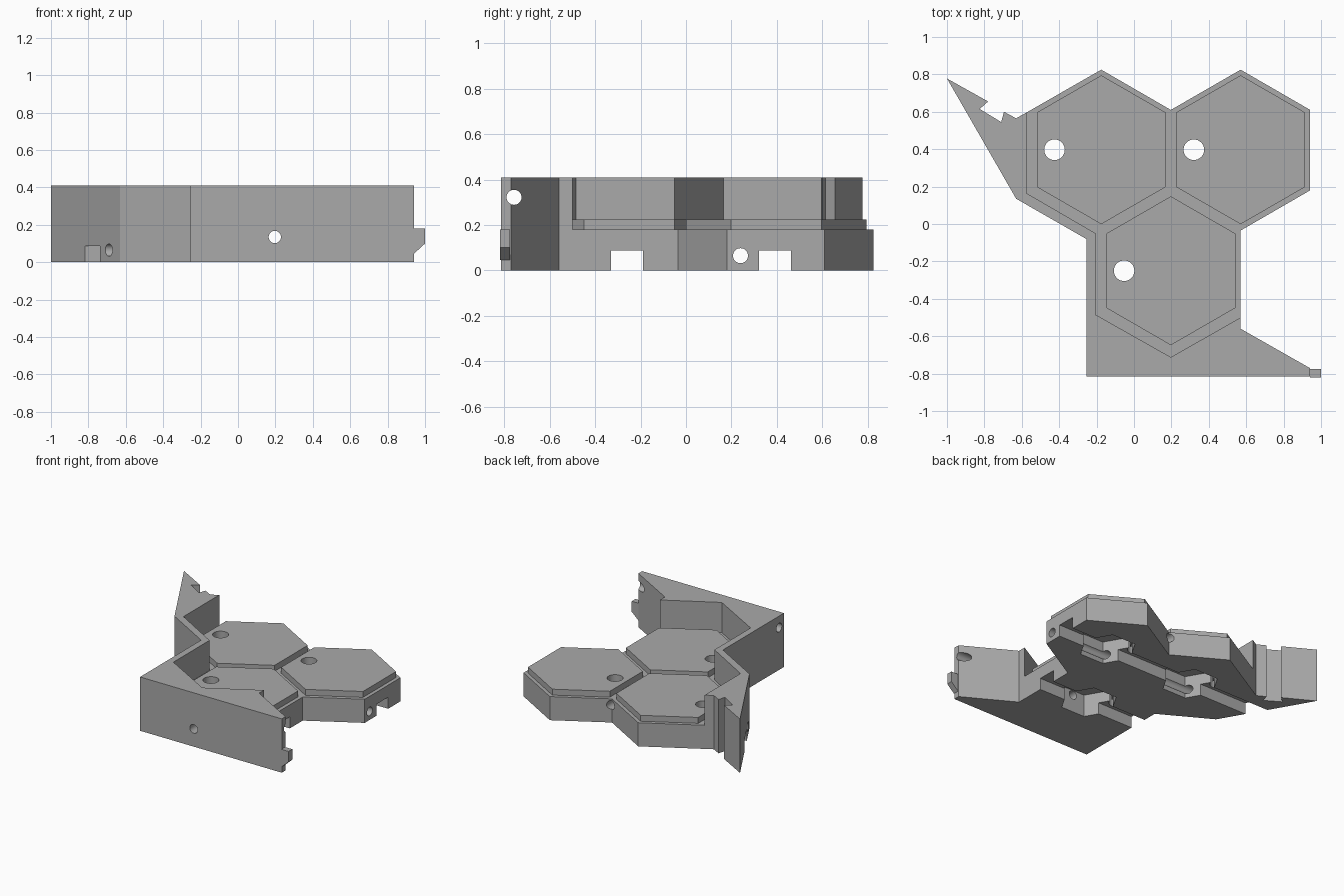
import bpy, bmesh
from math import cos, sin, pi, atan2
from mathutils import Matrix, Vector

cube = bpy.data.objects.get("Cube")
if cube:
    bpy.data.objects.remove(cube)

grey = bpy.data.materials.new("plain grey")
grey.use_nodes = True
grey.diffuse_color = (0.4, 0.4, 0.4, 1)
grey.node_tree.nodes["Principled BSDF"].inputs["Base Color"].default_value = (0.4, 0.4, 0.4, 1)

BASE, TILE, WALL = 0.18, 0.225, 0.41
CENTRES = [(-0.175, 0.397), (0.57, 0.397), (0.197, -0.25)]


def prism(name, points, low, high, matrix=None):
    """Extrude an outline along z, then move it by the matrix."""
    bm = bmesh.new()
    face = bm.faces.new([bm.verts.new((x, y, low)) for x, y in points])
    grown = bmesh.ops.extrude_face_region(bm, geom=[face])
    verts = [g for g in grown["geom"] if isinstance(g, bmesh.types.BMVert)]
    bmesh.ops.translate(bm, verts=verts, vec=(0, 0, high - low))
    if matrix:
        bm.transform(matrix)
    bmesh.ops.recalc_face_normals(bm, faces=bm.faces)
    mesh = bpy.data.meshes.new(name)
    bm.to_mesh(mesh)
    bm.free()
    mesh.materials.append(grey)
    ob = bpy.data.objects.new(name, mesh)
    bpy.context.collection.objects.link(ob)
    return ob


def ring(x, y, r, sides, turn=0.0):
    return [(x + r * cos(turn + 2 * pi * i / sides), y + r * sin(turn + 2 * pi * i / sides))
            for i in range(sides)]


def bore(name, start, direction, length, r, sides=32):
    """Horizontal hole cutter with one corner pointing up."""
    d = Vector(direction).normalized()
    up = Vector((0, 0, 1))
    side = up.cross(d)
    m = Matrix((up, side, d)).transposed().to_4x4()
    m.translation = start
    return prism(name, ring(0, 0, r, sides), 0, length, m)


def box(name, x0, x1, y0, y1, z0, z1):
    return prism(name, [(x0, y0), (x1, y0), (x1, y1), (x0, y1)], z0, z1)


# Shared inner edge between the tall wall and the low base
inner = [(-0.575, 0.596), (-0.575, 0.165), (-0.205, -0.05), (-0.205, -0.485),
         (0.197, -0.712), (0.57, -0.50)]

# Tall wall with pointed arm and latch slot
wall = prism("boundary_wall", [
    (-1, 0.778), (-0.78, 0.655), (-0.825, 0.615), (-0.71, 0.545), (-0.695, 0.60),
    (-0.63, 0.565)] + inner + [
    (0.57, -0.56), (0.94, -0.77), (0.94, -0.815), (-0.255, -0.815),
    (-0.255, -0.08), (-0.63, 0.135)], 0, WALL)

# Low base around the three cells
base = prism("hex_base", inner + [
    (0.57, -0.035), (0.942, 0.18), (0.942, 0.61), (0.57, 0.825), (0.197, 0.61),
    (-0.175, 0.825)], 0, BASE)

# Raised tiles
tiles = [prism(f"hex_tile_{i + 1}", ring(x, y, 0.398, 6, pi / 2), BASE, TILE)
         for i, (x, y) in enumerate(CENTRES)]

# Latch tab at the end of the front wall, profile in x and z
tab_matrix = Matrix(((1, 0, 0, 0), (0, 0, 1, 0), (0, 1, 0, 0), (0, 0, 0, 1)))
tab = prism("latch_tab", [(0.94, 0.045), (1, 0.10), (1, BASE), (0.94, BASE)],
            -0.82, -0.775, tab_matrix)

# Cutters: vertical wire holes, pockets, cable channels and cross bores
wires = [prism("wire_hole_cutter", ring(x - 0.25, y, 0.055, 32), -0.1, 0.5) for x, y in CENTRES]
body = [prism("pocket_cutter", ring(x, y, 0.2, 6), -0.1, 0.17) for x, y in CENTRES]
body += [box("channel_cutter", -1.2, 1.2, y - 0.07, y + 0.07, -0.1, 0.088) for y in (0.392, -0.26)]
body += [bore("long_bore_cutter", (0.197, -1.2, 0.135), (0, 1, 0), 2.4, 0.033),
         bore("cross_bore_cutter", (-1.2, 0.24, 0.065), (1, 0, 0), 2.4, 0.033),
         bore("wall_bore_cutter", (-1.2, -0.757, 0.322), (1, 0, 0), 2.4, 0.033),
         bore("hex_recess_cutter", (-0.76, 0.20, 0.065), (0.867, 0.5, 0), 0.15, 0.057, 6)]


def carve(ob, cutters):
    for c in cutters:
        mod = ob.modifiers.new("cut", 'BOOLEAN')
        mod.operation = 'DIFFERENCE'
        mod.solver = 'EXACT'
        mod.object = c
    graph = bpy.context.evaluated_depsgraph_get()
    mesh = bpy.data.meshes.new_from_object(ob.evaluated_get(graph))
    ob.modifiers.clear()
    ob.data = mesh


carve(wall, body)
carve(base, body + wires)
for tile, wire in zip(tiles, wires):
    carve(tile, [wire])

for cutter in wires + body:
    bpy.data.objects.remove(cutter)

# Smooth round bores, crisp edges elsewhere
bpy.ops.object.select_all(action='DESELECT')
for ob in [wall, base, tab] + tiles:
    ob.select_set(True)
bpy.context.view_layer.objects.active = wall
bpy.ops.object.shade_smooth_by_angle(angle=0.5)
